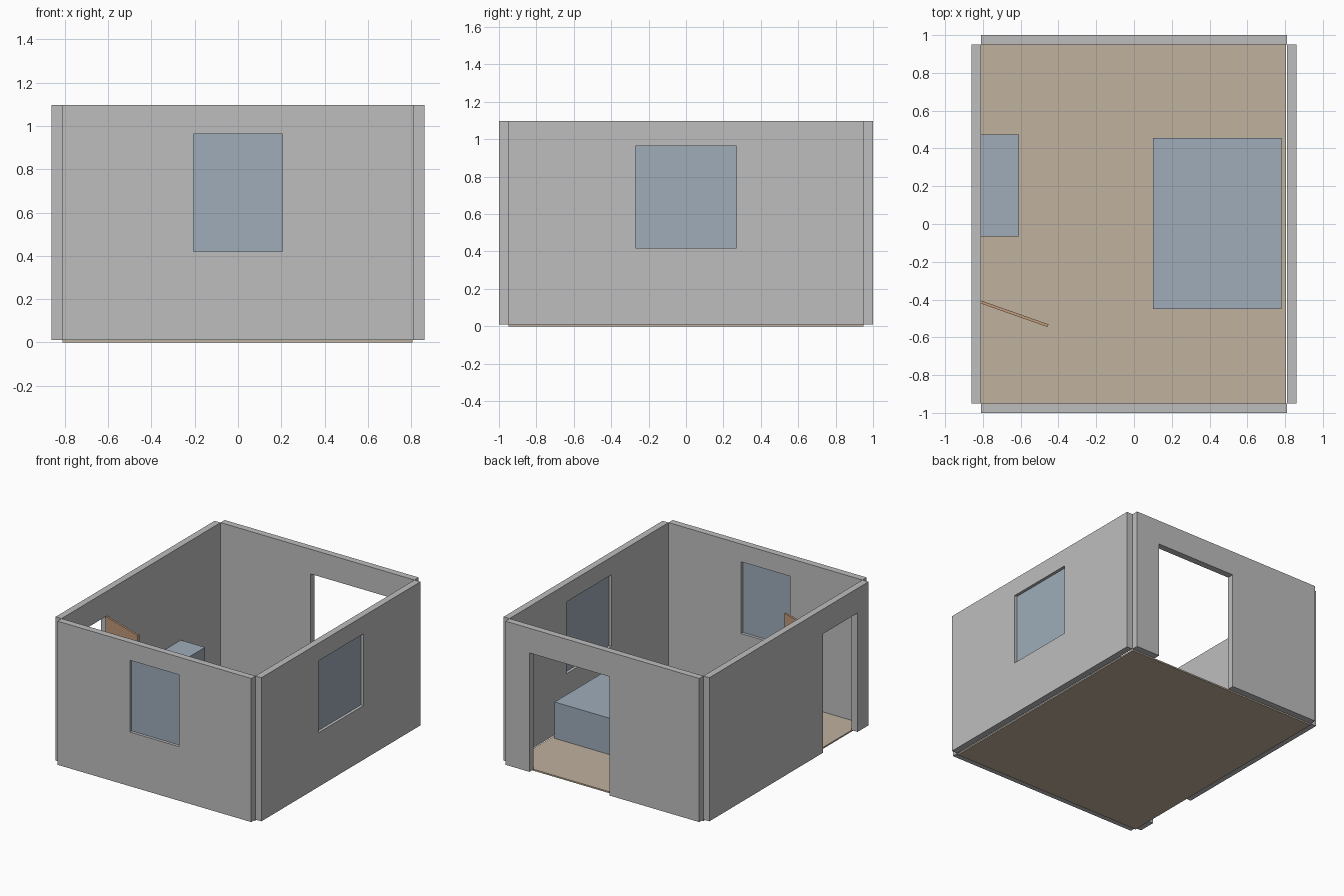
import bpy
import math
from mathutils import Matrix

if "Cube" in bpy.data.objects:
    bpy.data.objects.remove(bpy.data.objects["Cube"], do_unlink=True)

IN_X, IN_Y = 0.811, 0.95       # inner half sizes of the room
T = 0.05                       # wall thickness
FLOOR, TOP = 0.011, 1.097
DOOR_TOP = 0.91
SILL, HEAD = 0.42, 0.963       # window opening heights


def material(name, rgb):
    m = bpy.data.materials.new(name)
    m.use_nodes = True
    m.diffuse_color = (*rgb, 1)
    m.node_tree.nodes["Principled BSDF"].inputs["Base Color"].default_value = (*rgb, 1)
    return m


GREY = material("wall grey", (0.515, 0.515, 0.515))
BLUE = material("soft blue", (0.342, 0.413, 0.485))
TAN = material("floor tan", (0.527, 0.440, 0.342))
BROWN = material("door brown", (0.539, 0.328, 0.205))


def box(name, low, high, mat):
    """Axis-aligned box between two corners."""
    bpy.ops.mesh.primitive_cube_add(size=1)
    ob = bpy.context.object
    ob.name = name
    size = [h - l for l, h in zip(low, high)]
    mid = [(h + l) / 2 for l, h in zip(low, high)]
    ob.data.transform(Matrix.Translation(mid) @ Matrix.Diagonal((*size, 1)))
    ob.data.materials.append(mat)
    return ob


def rect(a, b, z0, z1):
    return [(a, z0), (b, z0), (b, z1), (a, z1)]


def wall(name, loops, location, turn):
    """Upright panel extruded from an outline and optional hole loops."""
    cu = bpy.data.curves.new(name, 'CURVE')
    cu.dimensions = '2D'
    cu.fill_mode = 'BOTH'
    cu.extrude = T / 2
    for loop in loops:
        sp = cu.splines.new('POLY')
        sp.points.add(len(loop) - 1)
        for p, (x, y) in zip(sp.points, loop):
            p.co = (x, y, 0, 1)
        sp.use_cyclic_u = True
        sp.use_smooth = False
    ob = bpy.data.objects.new(name, cu)
    bpy.context.collection.objects.link(ob)
    ob.location = location
    ob.rotation_euler = (math.pi / 2, 0, turn)
    cu.materials.append(GREY)
    bpy.ops.object.select_all(action='DESELECT')
    ob.select_set(True)
    bpy.context.view_layer.objects.active = ob
    bpy.ops.object.convert(target='MESH')


def door_outline(half, a, b):
    """Wall outline with a doorway notch open at the floor."""
    return [(-half, FLOOR), (a, FLOOR), (a, DOOR_TOP), (b, DOOR_TOP),
            (b, FLOOR), (half, FLOOR), (half, TOP), (-half, TOP)]


# Floor slab
box("floor", (-IN_X, -IN_Y, 0), (IN_X - 0.005, IN_Y, FLOOR), TAN)

# Walls, with window holes and doorways
QUARTER = math.pi / 2
MX, MY = IN_X + T / 2, IN_Y + T / 2
wall("front_wall", [rect(-IN_X, IN_X, FLOOR, TOP), rect(-0.205, 0.205, SILL, HEAD)],
     (0, -MY, 0), 0)
wall("left_wall", [rect(-IN_Y, IN_Y, FLOOR, TOP), rect(-0.27, 0.27, SILL, HEAD)],
     (MX, 0, 0), QUARTER)
wall("back_wall", [door_outline(IN_X, -0.06, 0.61)], (0, MY, 0), 0)
wall("right_wall", [door_outline(IN_Y, -0.82, -0.41)], (-MX, 0, 0), QUARTER)

# Window panes, set in the middle of the wall
G = 0.003
box("front_window_pane", (-0.205, -MY - G, SILL), (0.205, -MY + G, HEAD), BLUE)
box("left_window_pane", (MX - G, -0.27, SILL), (MX + G, 0.27, HEAD), BLUE)

# Furniture
box("bed", (0.10, -0.45, FLOOR), (0.78, 0.456, 0.286), BLUE)
box("cabinet", (-IN_X, -0.065, FLOOR), (-0.608, 0.475, 0.39), BLUE)

# Door leaf standing open into the room
leaf = box("door_leaf", (0, -0.015, FLOOR), (0.38, 0, DOOR_TOP), BROWN)
leaf.location = (-IN_X, -0.405, 0)
leaf.rotation_euler.z = math.atan2(-0.125, 0.355)
